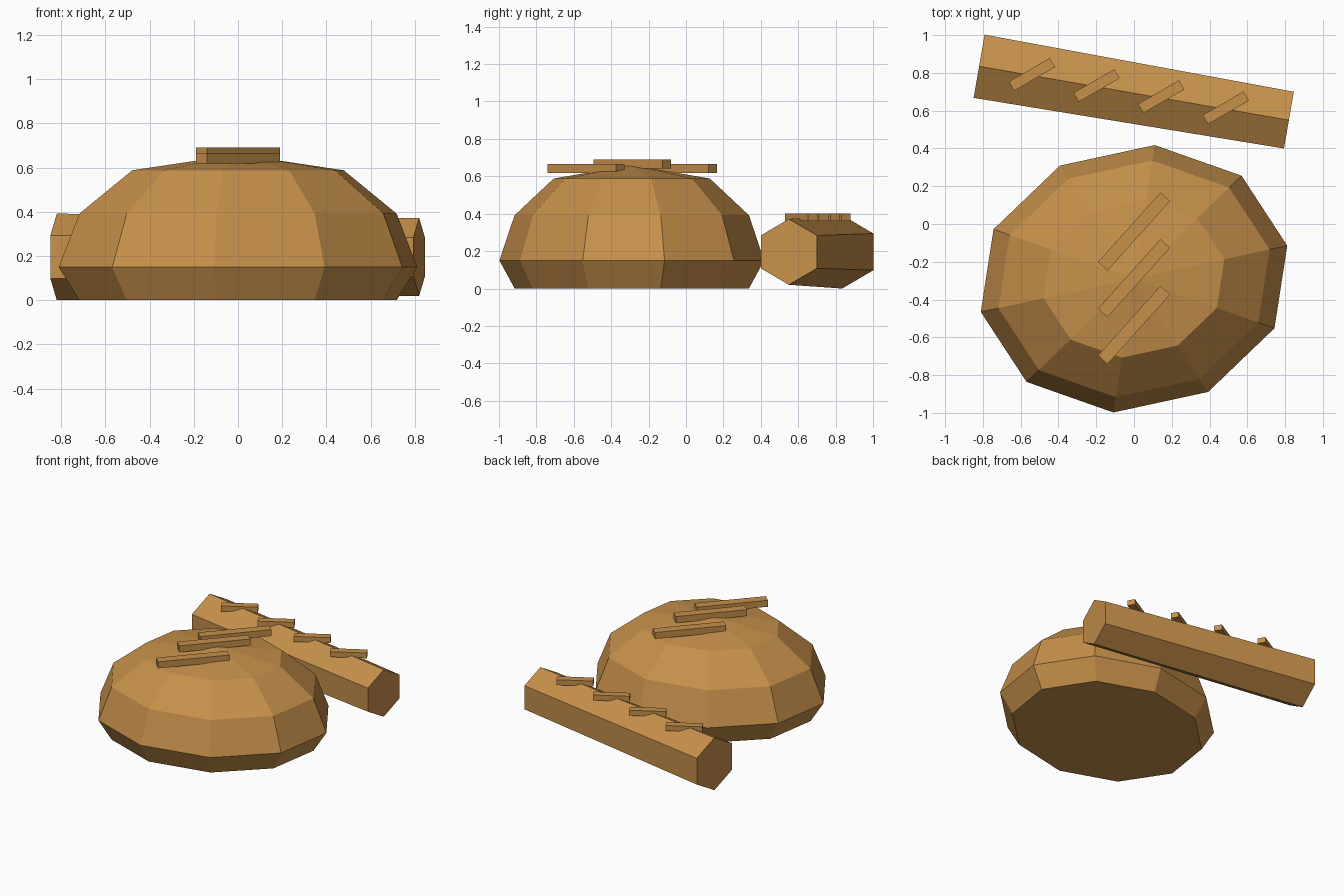
import bpy, bmesh, math
from mathutils import Vector, Matrix

if "Cube" in bpy.data.objects:
    bpy.data.objects.remove(bpy.data.objects["Cube"])

crust = bpy.data.materials.new("golden crust")
crust.diffuse_color = (0.57, 0.28, 0.07, 1)
crust.use_nodes = True
crust.node_tree.nodes["Principled BSDF"].inputs["Base Color"].default_value = crust.diffuse_color


def make_object(name, bm):
    bmesh.ops.recalc_face_normals(bm, faces=bm.faces)
    mesh = bpy.data.meshes.new(name)
    bm.to_mesh(mesh)
    bm.free()
    mesh.materials.append(crust)
    ob = bpy.data.objects.new(name, mesh)
    bpy.context.collection.objects.link(ob)
    return ob


def slash(name, center, length, width, height, angle):
    bm = bmesh.new()
    bmesh.ops.create_cube(bm, size=1)
    bm.transform(Matrix.Translation(center)
                 @ Matrix.Rotation(math.radians(angle), 4, 'Z')
                 @ Matrix.Diagonal((length, width, height, 1)))
    make_object(name, bm)


# Round loaf: stacked ten-sided oval rings, flat base, low pointed crown
SIDES = 10
bm = bmesh.new()
rings = []
for scale, z in ((0.885, 0), (1, 0.15), (0.885, 0.392), (0.59, 0.588)):
    ring = []
    for k in range(SIDES):
        a = 2 * math.pi * k / SIDES
        ring.append(bm.verts.new((0.83 * scale * math.cos(a),
                                  0.703 * scale * math.sin(a), z)))
    rings.append(ring)
bm.faces.new(rings[0])
for low, high in zip(rings, rings[1:]):
    for k in range(SIDES):
        n = (k + 1) % SIDES
        bm.faces.new((low[k], low[n], high[n], high[k]))
apex = bm.verts.new((0, 0, 0.66))
for k in range(SIDES):
    bm.faces.new((rings[-1][k], rings[-1][(k + 1) % SIDES], apex))
bm.transform(Matrix.Translation((0, -0.29, 0)) @ Matrix.Rotation(math.radians(12.2), 4, 'Z'))
make_object("round_loaf", bm)

# Three scoring strips on the round loaf, the middle one higher
for i, (y, z) in enumerate(((-0.04, 0.642), (-0.287, 0.667), (-0.535, 0.642))):
    slash(f"loaf_slash_{i + 1}", (0, y, z), 0.495, 0.068, 0.048, 48)

# Long loaf: tapered six-sided bar lying on its side
left, right = Vector((-0.82, 0.835, 0.196)), Vector((0.82, 0.55, 0.196))
axis = right - left
bm = bmesh.new()
bmesh.ops.create_cone(bm, cap_ends=True, segments=6, radius1=0.196, radius2=0.176,
                      depth=axis.length)
# turn one corner of the hexagon straight up
tops = max((v.co for v in bm.verts), key=lambda c: c.y)
spin = 0 if abs(tops.x) < 0.01 else math.radians(30)
bm.transform(Matrix.Translation((left + right) / 2)
             @ Matrix.Rotation(math.atan2(axis.y, axis.x), 4, 'Z')
             @ Matrix.Rotation(math.pi / 2, 4, 'Y')
             @ Matrix.Rotation(math.pi / 2 + spin, 4, 'Z'))
make_object("long_loaf", bm)

# Four scoring strips along the ridge of the long loaf
for i in range(4):
    slash(f"long_loaf_slash_{i + 1}", (-0.54 + 0.342 * i, 0.792 - 0.059 * i, 0.38),
          0.25, 0.056, 0.04, 30)
